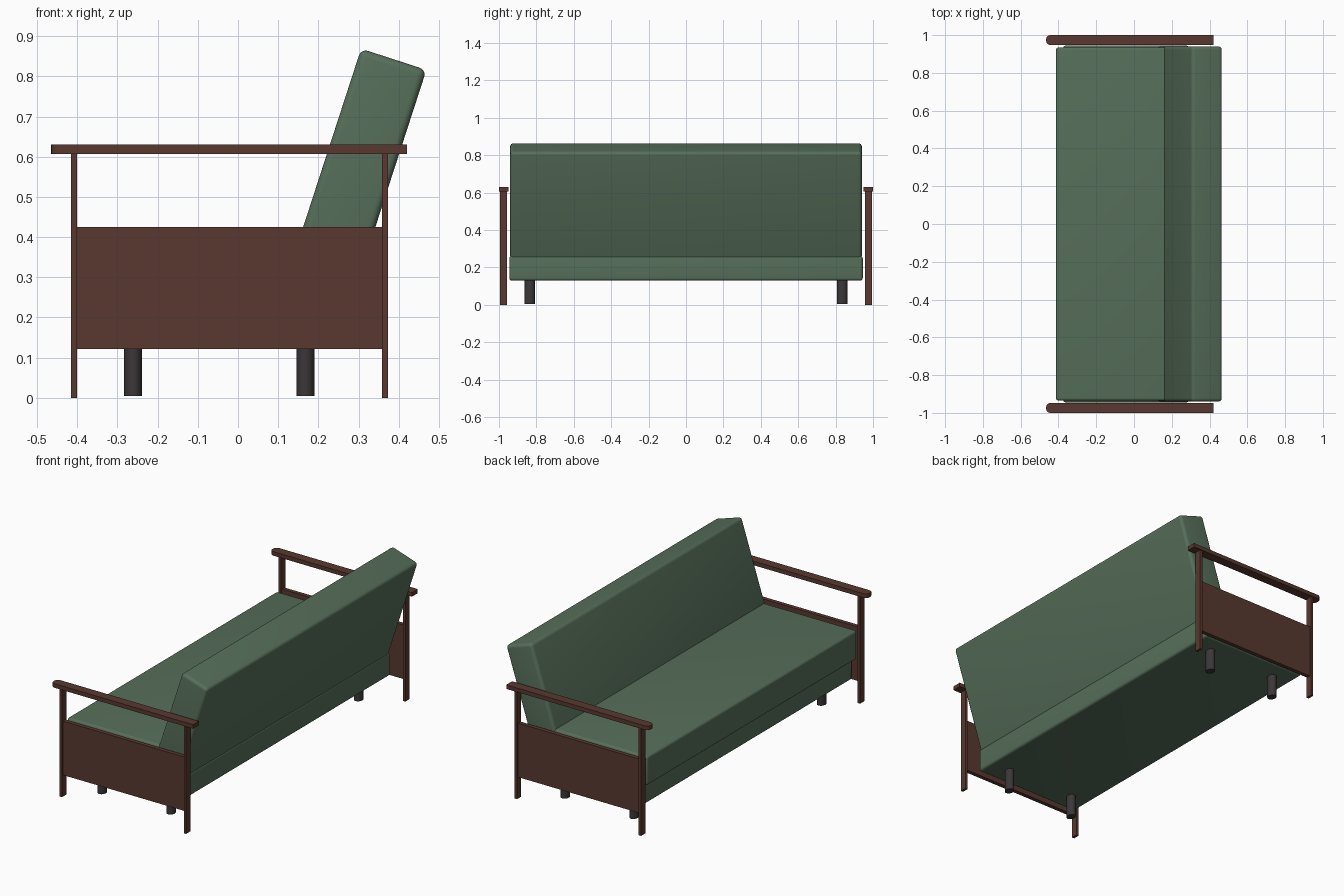
import bpy, bmesh, math
from mathutils import Matrix

if "Cube" in bpy.data.objects:
    bpy.data.objects.remove(bpy.data.objects["Cube"])


def material(name, color):
    m = bpy.data.materials.new(name)
    m.diffuse_color = (*color, 1)
    m.use_nodes = True
    m.node_tree.nodes["Principled BSDF"].inputs["Base Color"].default_value = m.diffuse_color
    return m


GREEN = material("green fabric", (0.094, 0.158, 0.102))
WOOD = material("dark brown wood", (0.098, 0.040, 0.029))
BLACK = material("charcoal metal", (0.045, 0.038, 0.040))


def finish(name, bm, mat, smooth=True):
    mesh = bpy.data.meshes.new(name)
    bm.to_mesh(mesh)
    bm.free()
    mesh.materials.append(mat)
    ob = bpy.data.objects.new(name, mesh)
    bpy.context.collection.objects.link(ob)
    if smooth:
        bpy.context.view_layer.objects.active = ob
        ob.select_set(True)
        bpy.ops.object.shade_smooth_by_angle(angle=math.radians(35))
        ob.select_set(False)
    return ob


def box(name, x, y, z, mat, bevel=0, edges=None, tilt=0, pivot=(0, 0, 0)):
    """Box from ranges, with optional rounded edges and a tilt about y."""
    bm = bmesh.new()
    bmesh.ops.create_cube(bm, size=1)
    for v in bm.verts:
        v.co = [r[0] if c < 0 else r[1] for c, r in zip(v.co, (x, y, z))]
    if bevel:
        chosen = [e for e in bm.edges if edges is None or edges(e)]
        bmesh.ops.bevel(bm, geom=chosen, offset=bevel, segments=5,
                        profile=0.5, affect='EDGES', clamp_overlap=True)
    if tilt:
        bmesh.ops.transform(bm, verts=bm.verts, matrix=Matrix.Translation(pivot)
                            @ Matrix.Rotation(tilt, 4, 'Y'))
    return finish(name, bm, mat, bool(bevel))


# Upholstered base, seat cushion and leaning backrest
box("base", (-0.375, 0.29), (-0.945, 0.945), (0.13, 0.262), GREEN, 0.014)
box("seat", (-0.413, 0.27), (-0.935, 0.935), (0.258, 0.422), GREEN, 0.014)
# local box hangs down from its top back corner
box("backrest", (-0.171, 0), (-0.94, 0.94), (-0.605, 0), GREEN, 0.018,
    tilt=math.radians(18), pivot=(0.469, 0, 0.816))


def front_corner(e):
    a, b = e.verts
    return a.co.x < 0 and b.co.x < 0 and abs(a.co.z - b.co.z) > 0.01


# Wooden side frames and round legs
for side, s in (("left", -1), ("right", 1)):
    def span(a, b):
        return tuple(sorted((s * a, s * b)))
    box(f"{side}_armrest", (-0.465, 0.42), span(0.948, 1.0), (0.607, 0.63),
        WOOD, 0.022, front_corner)
    box(f"{side}_panel", (-0.402, 0.36), span(0.962, 0.985), (0.121, 0.425), WOOD)
    for end, x0 in (("front", -0.416), ("rear", 0.358)):
        box(f"{side}_{end}_post", (x0, x0 + 0.015), span(0.956, 0.994),
            (0, 0.608), WOOD)
    for end, lx in (("front", -0.261), ("rear", 0.168)):
        bm = bmesh.new()
        bmesh.ops.create_cone(bm, cap_ends=True, segments=32, radius1=0.5,
                              radius2=0.5, depth=1)
        bmesh.ops.transform(bm, verts=bm.verts,
                            matrix=Matrix.Translation((lx, s * 0.835, 0.07))
                            @ Matrix.Diagonal((0.045, 0.055, 0.13, 1)))
        finish(f"{side}_{end}_leg", bm, BLACK)
